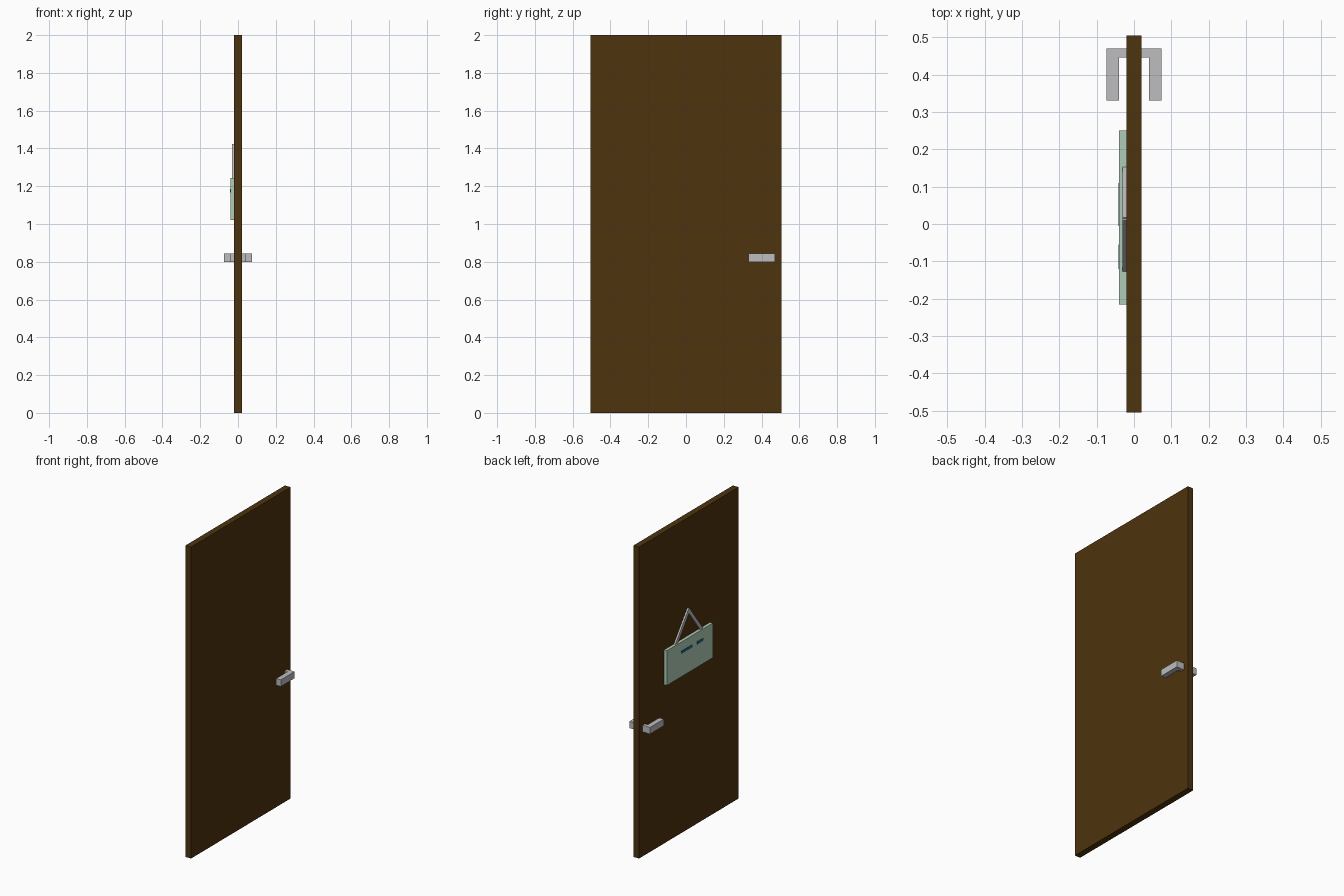
import bpy, bmesh
from mathutils import Vector

if "Cube" in bpy.data.objects:
    bpy.data.objects.remove(bpy.data.objects["Cube"])


def material(name, rgb):
    m = bpy.data.materials.new(name)
    m.diffuse_color = (*rgb, 1)
    m.use_nodes = True
    m.node_tree.nodes["Principled BSDF"].inputs["Base Color"].default_value = m.diffuse_color
    return m


WOOD = material("dark_wood", (0.074, 0.033, 0.0044))
METAL = material("grey_metal", (0.51, 0.51, 0.53))
MINT = material("pale_green", (0.43, 0.61, 0.47))
BLUE = material("blue_paint", (0.02, 0.12, 0.25))


def prism(name, points, direction, mat):
    """Extrude a flat polygon along a direction."""
    bm = bmesh.new()
    face = bm.faces.new([bm.verts.new(p) for p in points])
    ext = bmesh.ops.extrude_face_region(bm, geom=[face])
    verts = [g for g in ext["geom"] if isinstance(g, bmesh.types.BMVert)]
    bmesh.ops.translate(bm, verts=verts, vec=direction)
    bmesh.ops.recalc_face_normals(bm, faces=bm.faces)
    me = bpy.data.meshes.new(name)
    bm.to_mesh(me)
    bm.free()
    me.materials.append(mat)
    ob = bpy.data.objects.new(name, me)
    bpy.context.collection.objects.link(ob)
    return ob


def box(name, x, y, z, mat):
    pts = [(x[0], y[0], z[0]), (x[1], y[0], z[0]), (x[1], y[1], z[0]), (x[0], y[1], z[0])]
    return prism(name, pts, (0, 0, z[1] - z[0]), mat)


# Door slab
box("door_panel", (-0.02, 0.02), (-0.505, 0.505), (0, 2), WOOD)

# L-shaped lever handles on both faces
lever = [(0.02, 0.445), (0.04, 0.445), (0.04, 0.33), (0.073, 0.33), (0.073, 0.47), (0.02, 0.47)]
for side, label in ((1, "right"), (-1, "left")):
    prism(f"{label}_handle", [(side * x, y, 0.80) for x, y in lever], (0, 0, 0.043), METAL)

# Hanging sign with plain painted bars
box("sign_board", (-0.04, -0.02), (-0.215, 0.25), (1.02, 1.243), MINT)
for i, (y0, y1) in enumerate(((-0.12, -0.055), (-0.005, 0.11))):
    box(f"sign_mark_{i}", (-0.042, -0.04), (y0, y1), (1.168, 1.185), BLUE)

# Two flat straps meeting at the hanging point
for label, foot, tip in (("left", (0.145, 1.235), (0.008, 1.416)),
                         ("right", (-0.12, 1.235), (0.018, 1.416))):
    a, b = Vector(foot), Vector(tip)
    n = (b - a).orthogonal().normalized() * 0.011
    pts = [(-0.031, p.x, p.y) for p in (a + n, b + n, b - n, a - n)]
    prism(f"{label}_strap", pts, (0.011, 0, 0), METAL)
